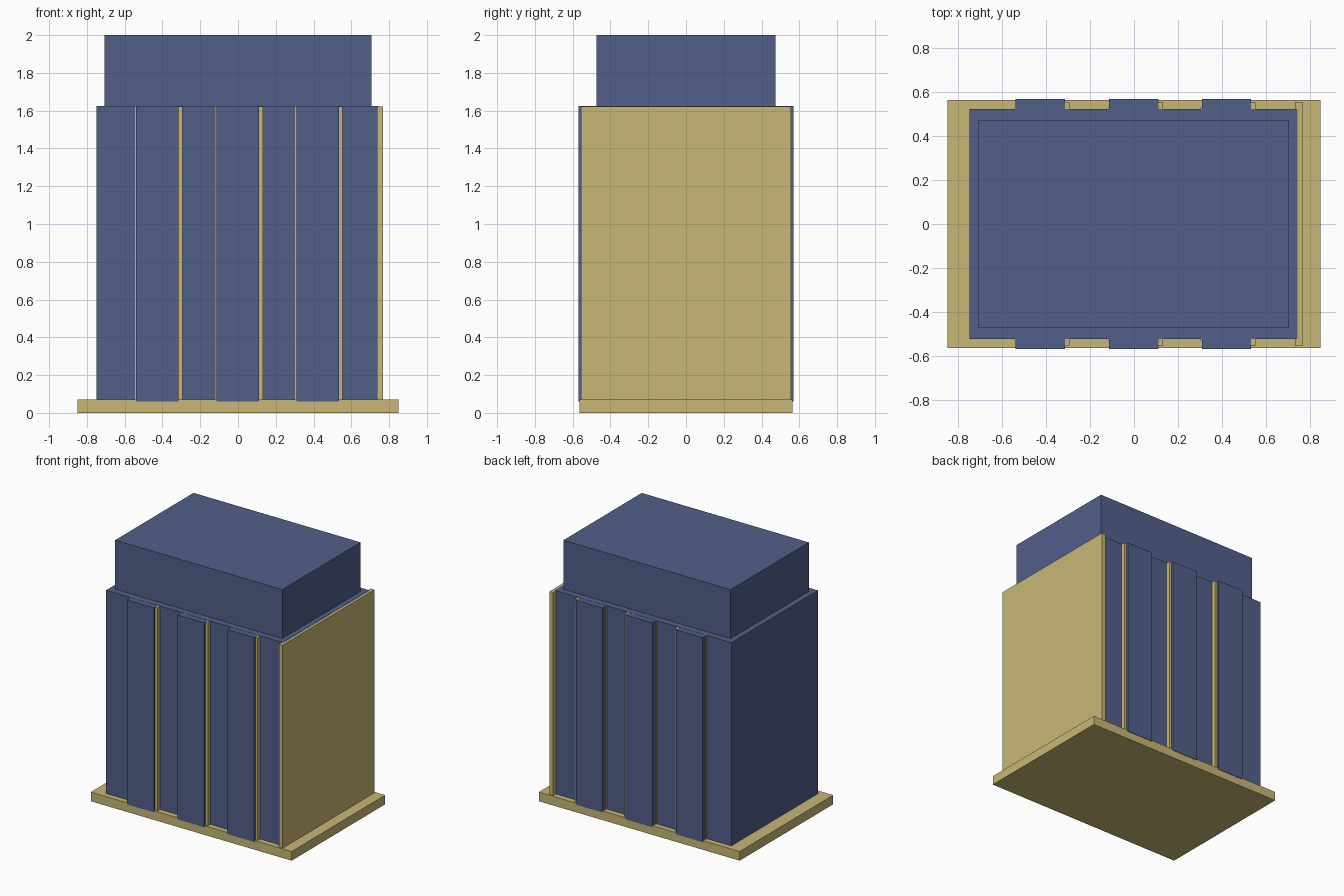
import bpy

default = bpy.data.objects.get("Cube")
if default:
    bpy.data.objects.remove(default, do_unlink=True)


def make_material(name, rgb):
    mat = bpy.data.materials.new(name)
    mat.use_nodes = True
    mat.diffuse_color = (*rgb, 1)
    node = next(n for n in mat.node_tree.nodes if n.type == 'BSDF_PRINCIPLED')
    node.inputs["Base Color"].default_value = (*rgb, 1)
    return mat


blue = make_material("slate blue", (0.085, 0.114, 0.254))
gold = make_material("sand gold", (0.584, 0.474, 0.181))


def box(name, x, y, z, mat):
    """Box spanning the given (low, high) ranges."""
    spans = (x, y, z)
    bpy.ops.mesh.primitive_cube_add(size=1, location=[(a + b) / 2 for a, b in spans])
    obj = bpy.context.object
    obj.name = name
    obj.scale = [b - a for a, b in spans]
    bpy.ops.object.transform_apply(location=False, rotation=False, scale=True)
    obj.data.materials.append(mat)
    return obj


ROOF = 1.625
BASE_TOP = 0.07

# Plinth, main body and set-back upper storey
box("base_slab", (-0.85, 0.85), (-0.565, 0.565), (0, BASE_TOP), gold)
box("main_body", (-0.75, 0.745), (-0.523, 0.523), (BASE_TOP, ROOF), blue)
box("upper_storey", (-0.708, 0.706), (-0.473, 0.473), (ROOF, 2), blue)

# Full-height gold wall covering the left end
box("end_wall", (0.735, 0.767), (-0.555, 0.555), (BASE_TOP, ROOF - 0.002), gold)

# Projecting bays, front to back, each with a gold fin and a thin trim strip
for i, left in enumerate((-0.539, -0.113, 0.309)):
    right = left + 0.225
    box(f"bay_{i + 1}", (left, right), (-0.569, 0.569), (0.06, ROOF - 0.001), blue)
    box(f"fin_{i + 1}", (right - 0.01, right + 0.02), (-0.553, 0.553),
        (BASE_TOP, ROOF - 0.002), gold)
    box(f"trim_{i + 1}", (left - 0.006, left + 0.004), (-0.53, 0.53),
        (BASE_TOP, ROOF - 0.002), gold)
